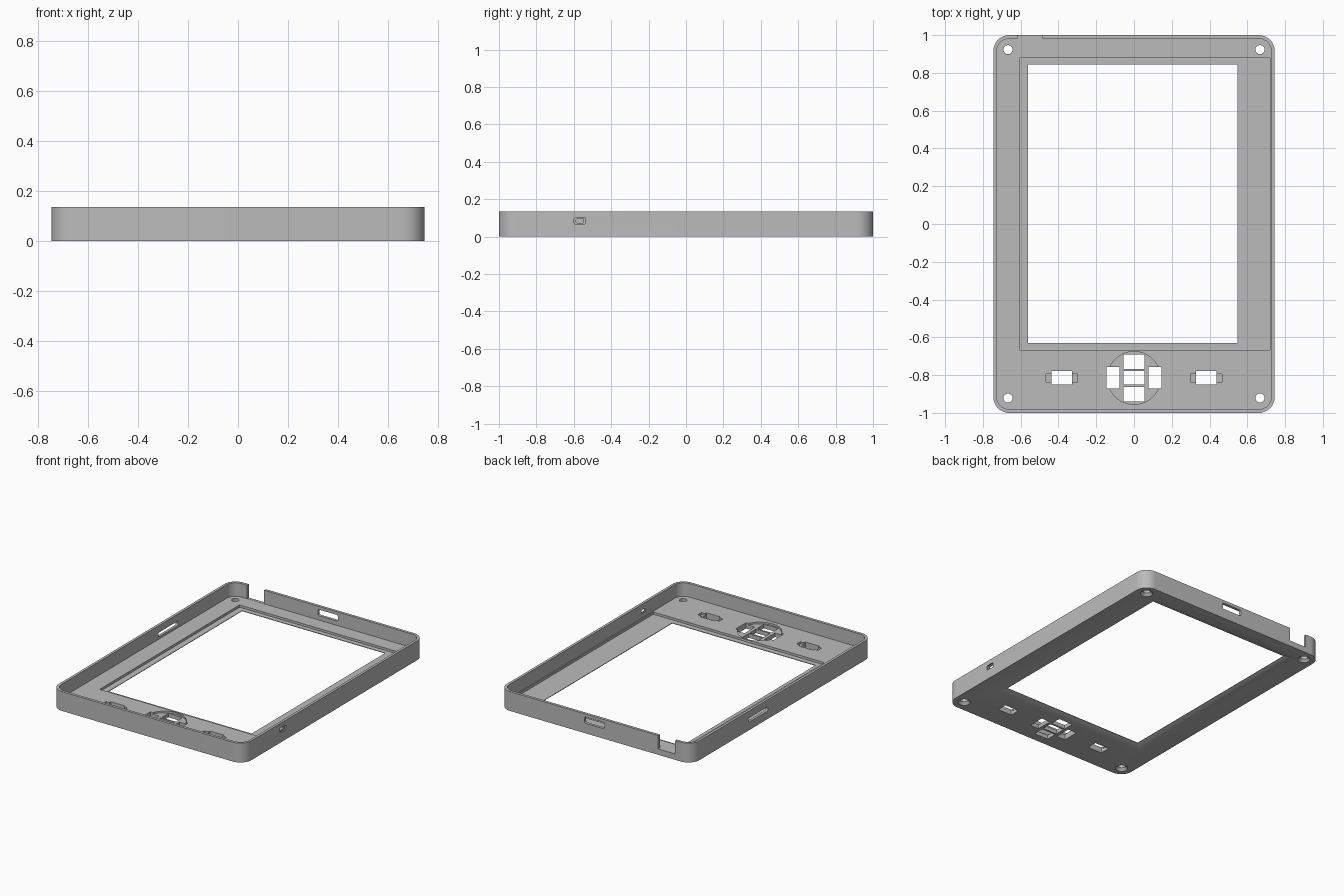
import bpy, bmesh, math

if "Cube" in bpy.data.objects:
    bpy.data.objects.remove(bpy.data.objects["Cube"])

grey = bpy.data.materials.new("plain_grey")
grey.diffuse_color = (0.5, 0.5, 0.5, 1)
grey.use_nodes = True
grey.node_tree.nodes["Principled BSDF"].inputs["Base Color"].default_value = grey.diffuse_color


def outline(x0, x1, y0, y1, r=0.0, seg=12):
    """Counter-clockwise rectangle outline with optional rounded corners."""
    if r == 0:
        return [(x0, y0), (x1, y0), (x1, y1), (x0, y1)]
    pts = []
    centres = [(x1 - r, y1 - r), (x0 + r, y1 - r), (x0 + r, y0 + r), (x1 - r, y0 + r)]
    for k, (cx, cy) in enumerate(centres):
        for i in range(seg + 1):
            a = math.pi / 2 * (k + i / seg)
            pts.append((cx + r * math.cos(a), cy + r * math.sin(a)))
    return pts


def circle(cx, cy, r, n=32):
    return [(cx + r * math.cos(2 * math.pi * i / n), cy + r * math.sin(2 * math.pi * i / n))
            for i in range(n)]


def loft(name, low, high, z0, z1, place=lambda x, y, z: (x, y, z)):
    """Closed solid between two matching outlines."""
    bm = bmesh.new()
    a = [bm.verts.new(place(x, y, z0)) for x, y in low]
    b = [bm.verts.new(place(x, y, z1)) for x, y in high]
    n = len(a)
    bm.faces.new(a[::-1])
    bm.faces.new(b)
    for i in range(n):
        j = (i + 1) % n
        bm.faces.new((a[i], a[j], b[j], b[i]))
    bmesh.ops.recalc_face_normals(bm, faces=bm.faces)
    me = bpy.data.meshes.new(name)
    bm.to_mesh(me)
    bm.free()
    ob = bpy.data.objects.new(name, me)
    bpy.context.collection.objects.link(ob)
    return ob


H, FLOOR, LEDGE = 0.135, 0.04, 0.024
case = loft("front_case", outline(-0.745, 0.745, -1, 1, 0.085),
            outline(-0.745, 0.745, -1, 1, 0.085), 0, H)
case.data.materials.append(grey)


def cut(low, z0, z1, high=None, place=lambda x, y, z: (x, y, z)):
    cutter = loft("cutter", low, high or low, z0, z1, place)
    cutter.hide_render = True
    mod = case.modifiers.new("cut", 'BOOLEAN')
    mod.operation = 'DIFFERENCE'
    mod.solver = 'EXACT'
    mod.object = cutter
    bpy.context.view_layer.objects.active = case
    bpy.ops.object.modifier_apply(modifier=mod.name)
    bpy.data.objects.remove(cutter)


# hollow inside and shallow display recess
cut(outline(-0.727, 0.727, -0.981, 0.981, 0.067), FLOOR, 0.2)
cut(outline(-0.603, 0.72, -0.667, 0.878), LEDGE, 0.1)

# screen window, flaring towards the outside face
cut(outline(-0.56, 0.547, -0.63, 0.845), -0.05, 0.1)
cut(outline(-0.61, 0.597, -0.68, 0.895), -0.004,
    0.02, outline(-0.56, 0.547, -0.63, 0.845))

# countersunk screw holes
for x in (-0.667, 0.667):
    for y in (-0.921, 0.923):
        cut(circle(x, y, 0.024), -0.05, 0.1)
        cut(circle(x, y, 0.044), -0.004, 0.02, circle(x, y, 0.022))

# direction pad: shallow round seat and five button openings
cut(circle(0, -0.815, 0.14, 48), FLOOR - 0.012, 0.07)
for cx, cy, w, h in ((0, -0.815, 0.055, 0.036), (0, -0.729, 0.055, 0.038),
                     (0, -0.901, 0.055, 0.038), (-0.112, -0.815, 0.034, 0.057),
                     (0.112, -0.815, 0.034, 0.057)):
    cut(outline(cx - w, cx + w, cy - h, cy + h), -0.05, 0.1)

# single buttons with axle notches
for cx in (-0.382, 0.382):
    cut(outline(cx - 0.055, cx + 0.055, -0.851, -0.779), -0.05, 0.1)
    cut(outline(cx - 0.083, cx + 0.083, -0.836, -0.794), FLOOR - 0.014, 0.1)

# open notch in the back wall
cut(outline(-0.617, -0.484, 0.9, 1.1), FLOOR + 0.001, 0.2)
# connector opening in the back wall
cut(outline(-0.068, 0.085, 0.07, 0.113, 0.008, 4), 0.95, 1.05,
    place=lambda x, y, z: (x, z, y))
# card slot in the left wall
cut(outline(0.16, 0.375, 0.056, 0.086, 0.008, 4), -0.8, -0.7,
    place=lambda x, y, z: (z, x, y))
# small switch opening in the right wall, with a wider outer rim
cut(outline(-0.587, -0.547, 0.074, 0.095, 0.004, 4), 0.7, 0.8,
    place=lambda x, y, z: (z, x, y))
cut(outline(-0.598, -0.536, 0.068, 0.101, 0.006, 4), 0.736, 0.8,
    place=lambda x, y, z: (z, x, y))

bpy.ops.object.select_all(action='DESELECT')
case.select_set(True)
bpy.context.view_layer.objects.active = case
bpy.ops.object.shade_smooth_by_angle(angle=math.radians(30))
